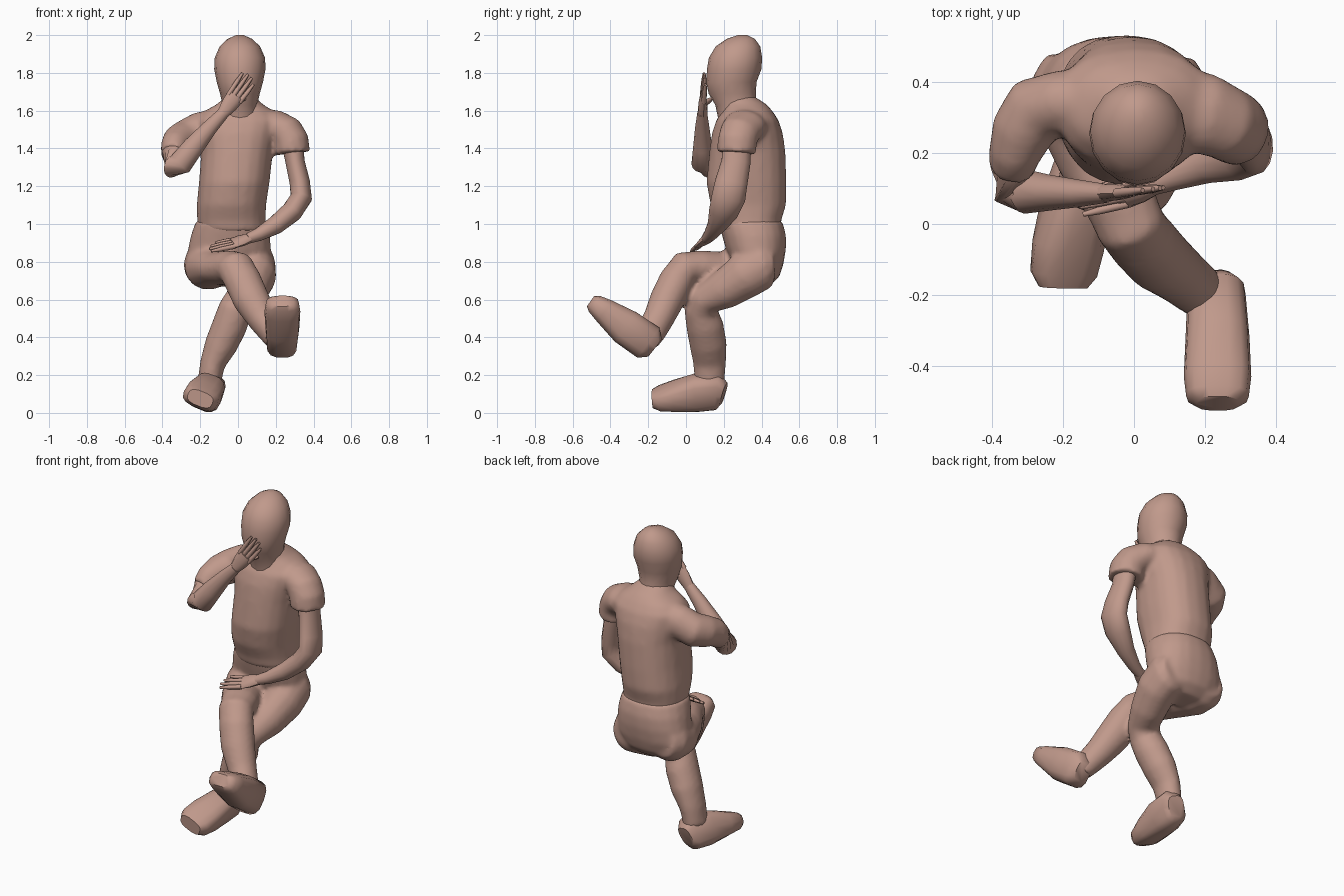
import bpy, bmesh, math
from mathutils import Vector as V

clay = bpy.data.materials.new("clay")
clay.diffuse_color = (0.53, 0.32, 0.26, 1)


def loft(name, rows, ref=(1, 0, 0), flat=False, e=1.0, n=14):
    """Skin rings (x, y, z, radius along ref, other radius) along a path."""
    pts = [V(r[:3]) for r in rows]
    bm = bmesh.new()
    rings = []
    for i, r in enumerate(rows):
        if flat:
            a, b = V((1, 0, 0)), V((0, 1, 0))
        else:
            t = V((0, 0, 0))
            if i > 0:
                t += (pts[i] - pts[i - 1]).normalized()
            if i < len(pts) - 1:
                t += (pts[i + 1] - pts[i]).normalized()
            t.normalize()
            a = V(ref)
            a = (a - t * a.dot(t)).normalized()
            b = t.cross(a)
        ring = []
        for k in range(n):
            w = 2 * math.pi * k / n
            c, s = math.cos(w), math.sin(w)
            c, s = (math.copysign(abs(q) ** e, q) for q in (c, s))
            ring.append(bm.verts.new(pts[i] + a * r[3] * c + b * r[4] * s))
        rings.append(ring)
    for p, q in zip(rings, rings[1:]):
        for k in range(n):
            bm.faces.new((p[k], p[(k + 1) % n], q[(k + 1) % n], q[k]))
    bm.faces.new(rings[0][::-1])
    bm.faces.new(rings[-1])
    bmesh.ops.recalc_face_normals(bm, faces=bm.faces)
    me = bpy.data.meshes.new(name)
    bm.to_mesh(me)
    bm.free()
    ob = bpy.data.objects.new(name, me)
    bpy.context.collection.objects.link(ob)
    me.materials.append(clay)
    bpy.ops.object.select_all(action='DESELECT')
    ob.select_set(True)
    bpy.context.view_layer.objects.active = ob
    bpy.ops.object.shade_smooth_by_angle(angle=math.radians(50))
    return ob


def fuse(name, parts):
    """Join overlapping lofts into one blended skin."""
    bpy.ops.object.select_all(action='DESELECT')
    for p in parts:
        p.select_set(True)
    ob = bpy.context.view_layer.objects.active = parts[0]
    bpy.ops.object.join()
    ob.name = name
    m = ob.modifiers.new("skin", 'REMESH')
    m.mode, m.voxel_size, m.use_smooth_shade = 'VOXEL', .014, True
    s = ob.modifiers.new("soften", 'SMOOTH')
    s.factor, s.iterations = .5, 8
    return ob


def hand(side, wrist, knuckle, tip, wide, thumb):
    """Flat palm, four fingers fanned across 'wide', and a thumb."""
    wrist, knuckle, tip, wide = V(wrist), V(knuckle), V(tip), V(wide).normalized()
    mid = wrist.lerp(knuckle, 0.5)
    loft(side + "_palm", [(*wrist, .032, .026), (*mid, .044, .024), (*knuckle, .048, .016)], wide, n=10)
    for i, length in enumerate((.9, 1, .97, .8)):
        off = wide * (i - 1.5) * .024
        a = knuckle + off - (tip - knuckle) * .15
        b = knuckle + off * 1.15 + (tip - knuckle) * length
        m = a.lerp(b, .6)
        loft(f"{side}_finger_{i + 1}", [(*a, .013, .014), (*m, .012, .012), (*b, .007, .007)], wide, n=8)
    t = V(thumb)
    loft(side + "_thumb", [(*mid, .02, .016), (*mid.lerp(t, .6), .015, .014), (*t, .008, .008)], wide, n=8)


# head and neck
loft("head", [
    (.01, .28, 1.56, .10, .11), (.01, .265, 1.63, .092, .11), (.01, .245, 1.69, .105, .125),
    (.01, .24, 1.75, .122, .133), (.01, .255, 1.82, .136, .144), (.01, .262, 1.88, .133, .141),
    (.01, .275, 1.94, .107, .118), (.01, .29, 1.98, .065, .075), (.01, .30, 2.0, .02, .025)], flat=True, n=16)

# shirt with both sleeves
body = loft("body", [
    (-.03, .34, .96, .18, .16), (-.035, .335, 1.02, .182, .17), (-.035, .33, 1.1, .184, .2),
    (-.02, .32, 1.22, .187, .212), (-.005, .325, 1.38, .19, .202), (.0, .325, 1.48, .208, .188),
    (.005, .325, 1.55, .225, .165), (.005, .325, 1.60, .18, .132), (.01, .315, 1.635, .12, .11),
    (.01, .275, 1.68, .075, .08)], flat=True, e=.87, n=20)
low = loft("sleeve", [
    (.10, .33, 1.525, .12, .085), (.20, .31, 1.52, .115, .085), (.255, .285, 1.485, .107, .095),
    (.28, .272, 1.44, .105, .097), (.287, .268, 1.375, .105, .096)], ref=(0, 1, 0))
high = loft("sleeve", [
    (-.10, .345, 1.52, .095, .09), (-.20, .345, 1.495, .10, .09), (-.275, .32, 1.455, .098, .10),
    (-.315, .26, 1.435, .092, .09), (-.335, .20, 1.41, .082, .075), (-.345, .155, 1.37, .07, .065)],
    ref=(0, 0, 1))
fuse("shirt", [body, low, high])

# trousers: hips, crossed leg on top, supporting leg below
hips = loft("hips", [
    (-.05, .37, .67, .13, .07), (-.05, .38, .72, .19, .115), (-.05, .38, .79, .225, .137),
    (-.045, .37, .87, .22, .16), (-.04, .36, .94, .21, .17), (-.035, .34, 1.02, .187, .17)],
    flat=True, e=.9, n=20)
crossed = loft("leg", [
    (-.16, .47, .79, .09, .09), (-.165, .41, .785, .125, .13), (-.155, .32, .77, .13, .12),
    (-.10, .18, .765, .115, .09), (-.04, .07, .77, .105, .092), (-.01, -.005, .765, .10, .095),
    (.025, -.05, .70, .10, .095), (.07, -.10, .60, .098, .093), (.13, -.145, .50, .083, .083),
    (.18, -.185, .43, .073, .08), (.215, -.215, .38, .065, .07)])
support = loft("leg", [
    (.08, .46, .79, .09, .09), (.085, .41, .785, .115, .13), (.09, .31, .725, .114, .124),
    (.06, .20, .65, .102, .105), (.02, .105, .60, .092, .085), (-.015, .08, .545, .092, .09),
    (-.045, .10, .46, .094, .10), (-.09, .118, .36, .088, .10), (-.135, .125, .26, .068, .088),
    (-.155, .125, .15, .062, .08)])
fuse("trousers", [hips, crossed, support])

# shoes
loft("shoe_crossed", [
    (.23, -.165, .345, .05, .06), (.232, -.20, .372, .082, .10), (.235, -.32, .455, .09, .098),
    (.235, -.43, .538, .095, .07), (.235, -.485, .578, .088, .052), (.235, -.505, .592, .06, .035)], e=.7)
loft("shoe_support", [
    (-.14, .20, .10, .05, .06), (-.145, .17, .11, .07, .095), (-.165, .06, .108, .088, .10),
    (-.185, -.06, .09, .10, .075), (-.198, -.14, .078, .096, .056), (-.20, -.178, .075, .07, .04)],
     ref=(.93, 0, -.37), e=.7)

# lowered arm
loft("arm_lowered", [
    (.285, .27, 1.45, .075, .06), (.302, .265, 1.33, .077, .052), (.327, .24, 1.22, .086, .055),
    (.335, .225, 1.14, .09, .058), (.285, .20, 1.065, .08, .057), (.20, .165, .995, .052, .05),
    (.11, .13, .945, .036, .036), (.05, .11, .922, .03, .028)], ref=(0, 1, 0))
hand("lowered", (.06, .113, .925), (-.03, .085, .897), (-.15, .06, .875), (.1, .75, .45), (-.06, .05, .865))

# raised arm
loft("arm_raised", [
    (-.32, .24, 1.42, .065, .065), (-.342, .16, 1.365, .064, .064), (-.345, .105, 1.305, .062, .062),
    (-.30, .09, 1.325, .062, .066), (-.235, .088, 1.41, .05, .057), (-.15, .086, 1.51, .038, .042),
    (-.075, .086, 1.59, .026, .032)], ref=(0, 1, 0))
hand("raised", (-.08, .088, 1.585), (-.01, .092, 1.68), (.065, .10, 1.785), (.8, .1, -.6), (.04, .14, 1.665))
